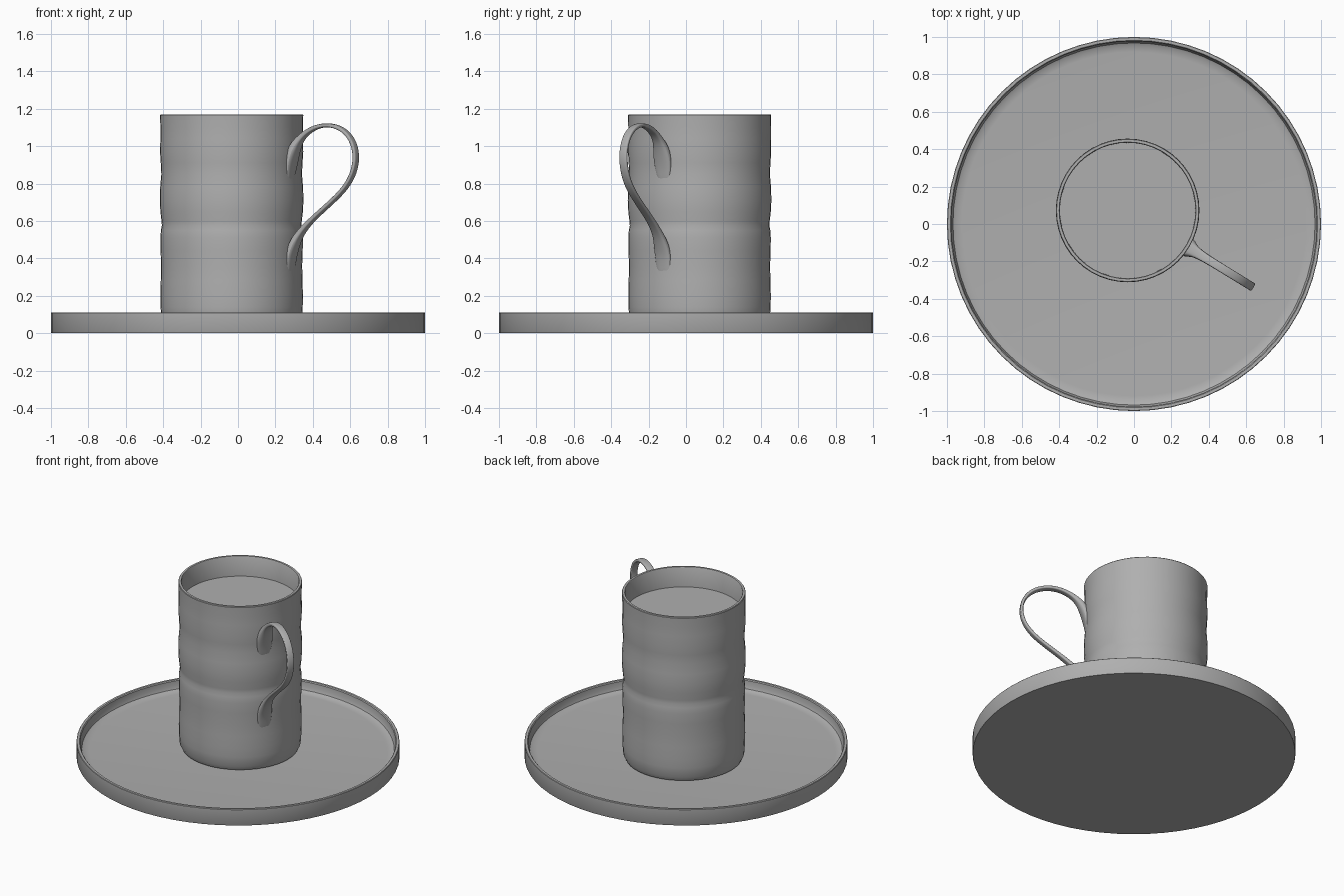
import bpy, bmesh, math
from mathutils import Vector

CUP = Vector((-0.034, 0.0725, 0))
HANDLE_ANGLE = math.radians(-31.5)

# Darker glazed grey shared by all parts
glaze = bpy.data.materials.new("dark_grey")
glaze.diffuse_color = (0.43, 0.43, 0.43, 1)


def finish(bm, name, loc=(0, 0, 0), angle=35):
    bmesh.ops.recalc_face_normals(bm, faces=bm.faces)
    me = bpy.data.meshes.new(name)
    bm.to_mesh(me)
    bm.free()
    me.materials.append(glaze)
    ob = bpy.data.objects.new(name, me)
    bpy.context.collection.objects.link(ob)
    ob.location = loc
    bpy.ops.object.select_all(action='DESELECT')
    ob.select_set(True)
    bpy.context.view_layer.objects.active = ob
    bpy.ops.object.shade_smooth_by_angle(angle=math.radians(angle))
    return ob


def lathe(name, profile, steps, loc=(0, 0, 0)):
    bm = bmesh.new()
    vs = [bm.verts.new((r, 0, z)) for r, z in profile]
    es = [bm.edges.new(p) for p in zip(vs, vs[1:])]
    bmesh.ops.spin(bm, geom=vs + es, cent=(0, 0, 0), axis=(0, 0, 1),
                   angle=math.tau, steps=steps, use_duplicate=False)
    bmesh.ops.remove_doubles(bm, verts=bm.verts, dist=1e-4)
    return finish(bm, name, loc)


# Saucer: flat underside, upright thin rim, filleted inside corner
lathe("saucer", [(0, 0), (0.998, 0), (1, 0.004), (1, 0.108), (0.997, 0.111),
                 (0.982, 0.111), (0.977, 0.105), (0.975, 0.07), (0.968, 0.052),
                 (0.95, 0.043), (0.92, 0.04), (0, 0.04)], 64)

# Cup: softly rippled wall with a crease at mid height
outer = [(0.345, 0.04), (0.362, 0.047), (0.375, 0.075), (0.38, 0.14), (0.381, 0.2),
         (0.379, 0.28), (0.377, 0.36), (0.38, 0.44), (0.381, 0.51), (0.378, 0.55),
         (0.373, 0.575), (0.375, 0.6), (0.381, 0.65), (0.384, 0.71), (0.382, 0.78),
         (0.376, 0.85), (0.379, 0.91), (0.383, 0.97), (0.381, 1.04), (0.381, 1.1),
         (0.383, 1.165), (0.38, 1.169)]
inner = [(0.366, 1.169), (0.363, 1.164), (0.362, 1.0), (0.356, 0.58),
         (0.36, 0.12), (0.33, 0.07), (0, 0.07)]
lathe("cup", [(0, 0.04)] + outer + inner, 48, CUP)

# Drink surface
lathe("drink", [(0.363, 1.033), (0, 1.033)], 48, CUP)

# Handle: flat strap swept along a loop, flaring where it melts into the cup
# columns: distance from cup axis, height, half width, half thickness
path = [(0.366, 0.80, 0.03, 0.008), (0.371, 0.87, 0.05, 0.013),
        (0.380, 0.94, 0.055, 0.024), (0.396, 0.995, 0.044, 0.028),
        (0.428, 1.038, 0.029, 0.018), (0.475, 1.078, 0.024, 0.013),
        (0.545, 1.109, 0.023, 0.011), (0.628, 1.115, 0.023, 0.011),
        (0.712, 1.085, 0.023, 0.011), (0.768, 1.020, 0.023, 0.011),
        (0.786, 0.930, 0.023, 0.011), (0.758, 0.835, 0.023, 0.011),
        (0.695, 0.755, 0.023, 0.011), (0.588, 0.672, 0.023, 0.011),
        (0.488, 0.595, 0.024, 0.012), (0.425, 0.53, 0.03, 0.018),
        (0.392, 0.475, 0.044, 0.024), (0.374, 0.415, 0.05, 0.018),
        (0.368, 0.35, 0.045, 0.012), (0.364, 0.30, 0.03, 0.008)]
section = [(-1, -0.6), (-0.8, -1), (0.8, -1), (1, -0.6),
           (1, 0.6), (0.8, 1), (-0.8, 1), (-1, 0.6)]
radial = Vector((math.cos(HANDLE_ANGLE), math.sin(HANDLE_ANGLE), 0))
side = Vector((-radial.y, radial.x, 0))
bm = bmesh.new()
rings = []
for i, (d, z, w, t) in enumerate(path):
    a, b = path[max(i - 1, 0)], path[min(i + 1, len(path) - 1)]
    tangent = (radial * (b[0] - a[0]) + Vector((0, 0, b[1] - a[1]))).normalized()
    normal = tangent.cross(side)
    # flared feet get a rounder, domed section
    dome = min(max((w - 0.024) / 0.02, 0), 1) * 0.45
    ring = []
    for u, v in section:
        u *= 1 - dome * (abs(v) == 1)
        ring.append(bm.verts.new(centre_offset := radial * d + Vector((0, 0, z))
                                 + side * u * w + normal * v * t))
    rings.append(ring)
for r0, r1 in zip(rings, rings[1:]):
    for k in range(8):
        n = (k + 1) % 8
        bm.faces.new((r0[k], r0[n], r1[n], r1[k]))
bm.faces.new(rings[0])
bm.faces.new(rings[-1])
handle = finish(bm, "handle", CUP, 60)
sub = handle.modifiers.new("smooth", 'SUBSURF')
sub.levels = sub.render_levels = 2
